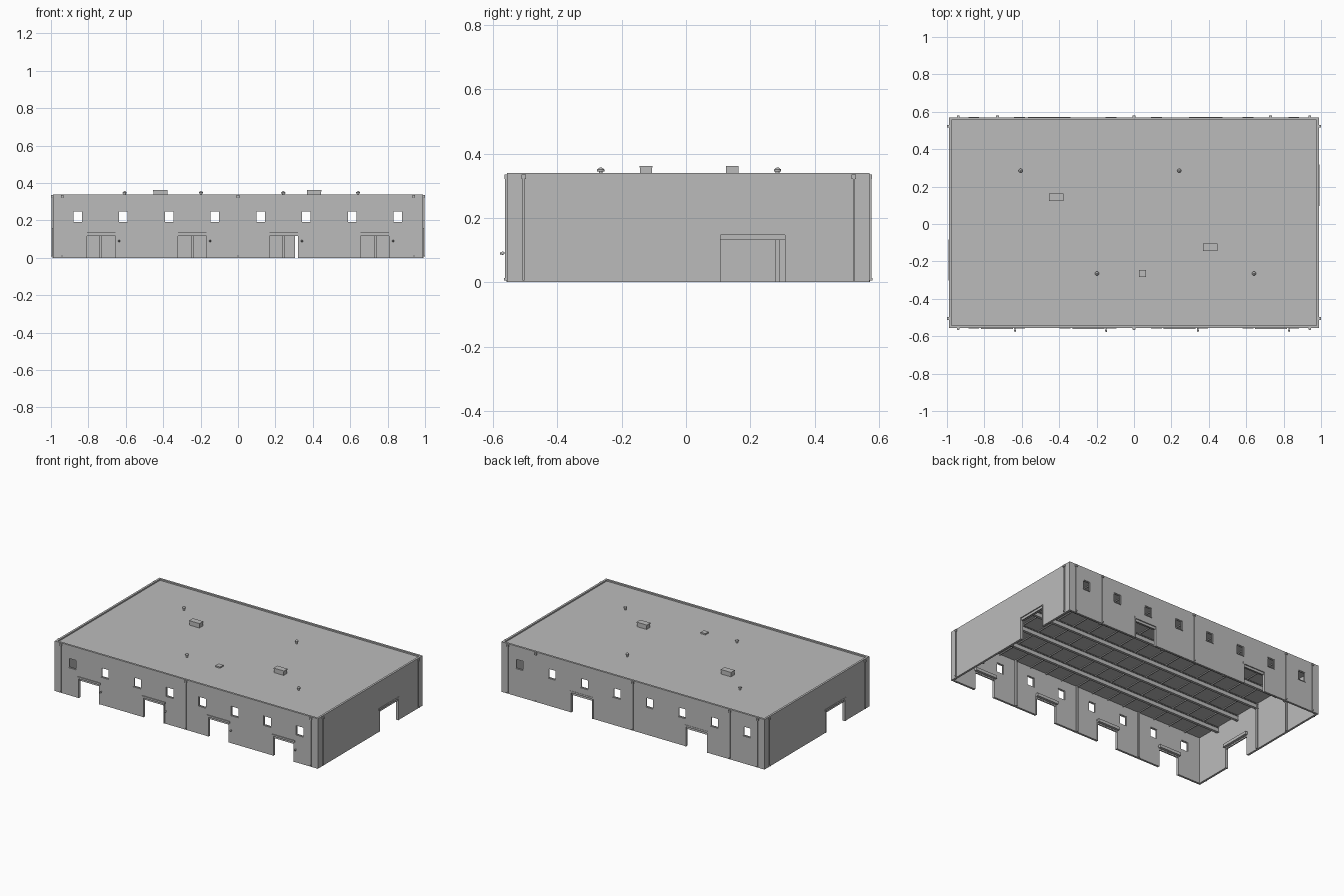
import bpy, bmesh, math
from mathutils import Matrix, Vector

if "Cube" in bpy.data.objects:
    bpy.data.objects.remove(bpy.data.objects["Cube"])

grey = bpy.data.materials.new("concrete_grey")
grey.diffuse_color = (0.5, 0.5, 0.5, 1)
grey.use_nodes = True
grey.node_tree.nodes["Principled BSDF"].inputs["Base Color"].default_value = grey.diffuse_color

X, Y0, Y1, H, T = 0.99, -0.556, 0.57, 0.34, 0.014   # shell size and wall thickness


def make(name, bm):
    mesh = bpy.data.meshes.new(name)
    bm.to_mesh(mesh)
    bm.free()
    mesh.materials.append(grey)
    ob = bpy.data.objects.new(name, mesh)
    bpy.context.scene.collection.objects.link(ob)
    return ob


def box(bm, x0, x1, y0, y1, z0, z1):
    size = Vector((x1 - x0, y1 - y0, z1 - z0))
    mid = Vector((x0 + x1, y0 + y1, z0 + z1)) / 2
    bmesh.ops.create_cube(bm, size=1, matrix=Matrix.Translation(mid) @ Matrix.Diagonal((*size, 1)))


def tube(bm, x, y, z0, z1, r0, r1, n=12):
    bmesh.ops.create_cone(bm, cap_ends=True, segments=n, radius1=r0, radius2=r1, depth=z1 - z0,
                          matrix=Matrix.Translation((x, y, (z0 + z1) / 2)))


def wall_box(bm, wall, u0, u1, d0, d1, z0, z1):
    """Box on a wall: u runs along the wall, d is the distance outward from its outer face."""
    if wall == "front":
        box(bm, u0, u1, Y0 - d1, Y0 - d0, z0, z1)
    elif wall == "back":
        box(bm, u0, u1, Y1 + d0, Y1 + d1, z0, z1)
    elif wall == "right":
        box(bm, X + d0, X + d1, u0, u1, z0, z1)
    else:
        box(bm, -X - d1, -X - d0, u0, u1, z0, z1)


# Openings: wall, start, end, head height
doors = [("front", c - 0.078, c + 0.078, 0.135) for c in (-0.732, -0.244, 0.244, 0.732)]
doors += [("back", 0.303, 0.465, 0.135), ("back", -0.56, -0.398, 0.135),
          ("right", 0.105, 0.31, 0.148), ("left", -0.295, -0.09, 0.148)]
windows = [(w, -0.857 + 0.2445 * i) for w in ("front", "back") for i in range(8)]

# Wall shell with cut openings
bm = bmesh.new()
box(bm, -X, X, Y0, Y1, 0, H)
walls = make("outer_walls", bm)
bm = bmesh.new()
box(bm, -X + T, X - T, Y0 + T, Y1 - T, -0.1, H + 0.1)
inner = make("room_cutter", bm)
bm = bmesh.new()
for w, a, b, h in doors:
    wall_box(bm, w, a, b, -T - 0.02, 0.02, -0.05, h)
for w, c in windows:
    wall_box(bm, w, c - 0.027, c + 0.027, -T - 0.02, 0.02, 0.187, 0.252)
holes = make("opening_cutter", bm)
bpy.context.view_layer.objects.active = walls
for cutter in (inner, holes):
    cutter.hide_render = True
    m = walls.modifiers.new("cut", "BOOLEAN")
    m.operation, m.solver, m.object = "DIFFERENCE", "EXACT", cutter
    bpy.ops.object.modifier_apply(modifier=m.name)
    bpy.data.objects.remove(cutter)

# Roof deck inside the parapet
bm = bmesh.new()
box(bm, -X + T - 0.001, X - T + 0.001, Y0 + T - 0.001, Y1 - T + 0.001, 0.318, 0.331)
make("roof_deck", bm)

# Roof beams (I sections) and cross purlins
bm = bmesh.new()
for i in range(5):
    y = 0.007 + (i - 2) * 0.187
    box(bm, -X + T, X - T, y - 0.003, y + 0.003, 0.283, 0.312)
    box(bm, -X + T, X - T, y - 0.009, y + 0.009, 0.278, 0.283)
    box(bm, -X + T, X - T, y - 0.009, y + 0.009, 0.308, 0.312)
make("roof_beams", bm)
bm = bmesh.new()
for i in range(15):
    x = (i - 7) * 0.1225
    box(bm, x - 0.003, x + 0.003, Y0 + T, Y1 - T, 0.311, 0.319)
make("roof_purlins", bm)

# Inner wall columns
bm = bmesh.new()
cols = {"front": (-0.488, 0, 0.488), "back": (-0.735, -0.245, 0.245, 0.735),
        "right": (-0.27, 0.007), "left": (0.007, 0.285)}
for w, spots in cols.items():
    for u in spots:
        wall_box(bm, w, u - 0.006, u + 0.006, -T - 0.01, -T + 0.001, 0, 0.319)
make("inner_columns", bm)

# Door frames, hoods and rolled-up shutters
frames, shutters = bmesh.new(), bmesh.new()
for w, a, b, h in doors:
    e = 0.005
    out = 0.006 if w == "front" else 0.002
    for s0, s1 in ((a - e, a + 0.002), (b - 0.002, b + e)):
        wall_box(frames, w, s0, s1, -T - 0.002, 0.002, 0, h)
    wall_box(frames, w, a - 0.008, b + 0.008, -T - 0.002, out, h - 0.001, h + 0.011)
    for k in range(4):
        z = h - 0.001 - k * 0.004
        wall_box(shutters, w, a, b, -0.011 - 0.001 * (k % 2), -0.005, z - 0.004, z)
    wall_box(shutters, w, a - 0.004, b + 0.004, -T - 0.018, -T - 0.001, h - 0.008, h + 0.012)
make("door_frames", frames)
make("rolled_shutters", shutters)

# Window frames and sills
bm = bmesh.new()
for w, c in windows:
    for s in (-1, 1):
        u = c + s * 0.0255
        wall_box(bm, w, u - 0.0025, u + 0.0025, -0.01, -0.004, 0.187, 0.252)
    for z in (0.187, 0.248):
        wall_box(bm, w, c - 0.027, c + 0.027, -0.01, -0.004, z, z + 0.004)
    wall_box(bm, w, c - 0.029, c + 0.029, -0.004, 0.003, 0.184, 0.188)
make("window_frames", bm)

# Downpipes with hopper heads and shoes
bm = bmesh.new()
pipes = {"front": (-0.94, 0, 0.94), "back": (-0.94, -0.73, 0, 0.73, 0.94),
         "right": (-0.505, 0.522), "left": (-0.505, 0.522)}
for w, spots in pipes.items():
    for u in spots:
        wall_box(bm, w, u - 0.003, u + 0.003, 0.001, 0.006, 0.012, 0.322)
        wall_box(bm, w, u - 0.007, u + 0.007, -0.001, 0.009, 0.321, 0.335)
        wall_box(bm, w, u - 0.003, u + 0.003, 0.001, 0.01, 0.006, 0.013)
make("downpipes", bm)

# Lamps beside the front doors
bm = bmesh.new()
for c in (-0.637, -0.15, 0.341, 0.828):
    box(bm, c - 0.003, c + 0.003, Y0 - 0.016, Y0, 0.089, 0.092)
    bmesh.ops.create_cone(bm, cap_ends=True, segments=10, radius1=0.006, radius2=0.003, depth=0.01,
                          matrix=Matrix.Translation((c + 0.001, Y0 - 0.017, 0.09))
                          @ Matrix.Rotation(math.pi / 2, 4, "X"))
make("wall_lamps", bm)

# Roof units and low hatch
bm = bmesh.new()
for x, y in ((-0.415, 0.144), (0.407, -0.124)):
    box(bm, x - 0.037, x + 0.037, y - 0.019, y + 0.019, 0.33, 0.357)
    box(bm, x - 0.039, x + 0.039, y - 0.02, y + 0.02, 0.356, 0.362)
make("roof_units", bm)
bm = bmesh.new()
box(bm, 0.027, 0.063, -0.283, -0.247, 0.33, 0.34)
make("roof_hatch", bm)

# Mushroom vents
bm = bmesh.new()
for x, y in ((-0.606, 0.285), (0.242, 0.285), (-0.198, -0.265), (0.642, -0.265)):
    tube(bm, x, y, 0.33, 0.348, 0.006, 0.006)
    tube(bm, x, y, 0.345, 0.35, 0.011, 0.011)
    tube(bm, x, y, 0.35, 0.357, 0.011, 0.003)
make("roof_vents", bm)
